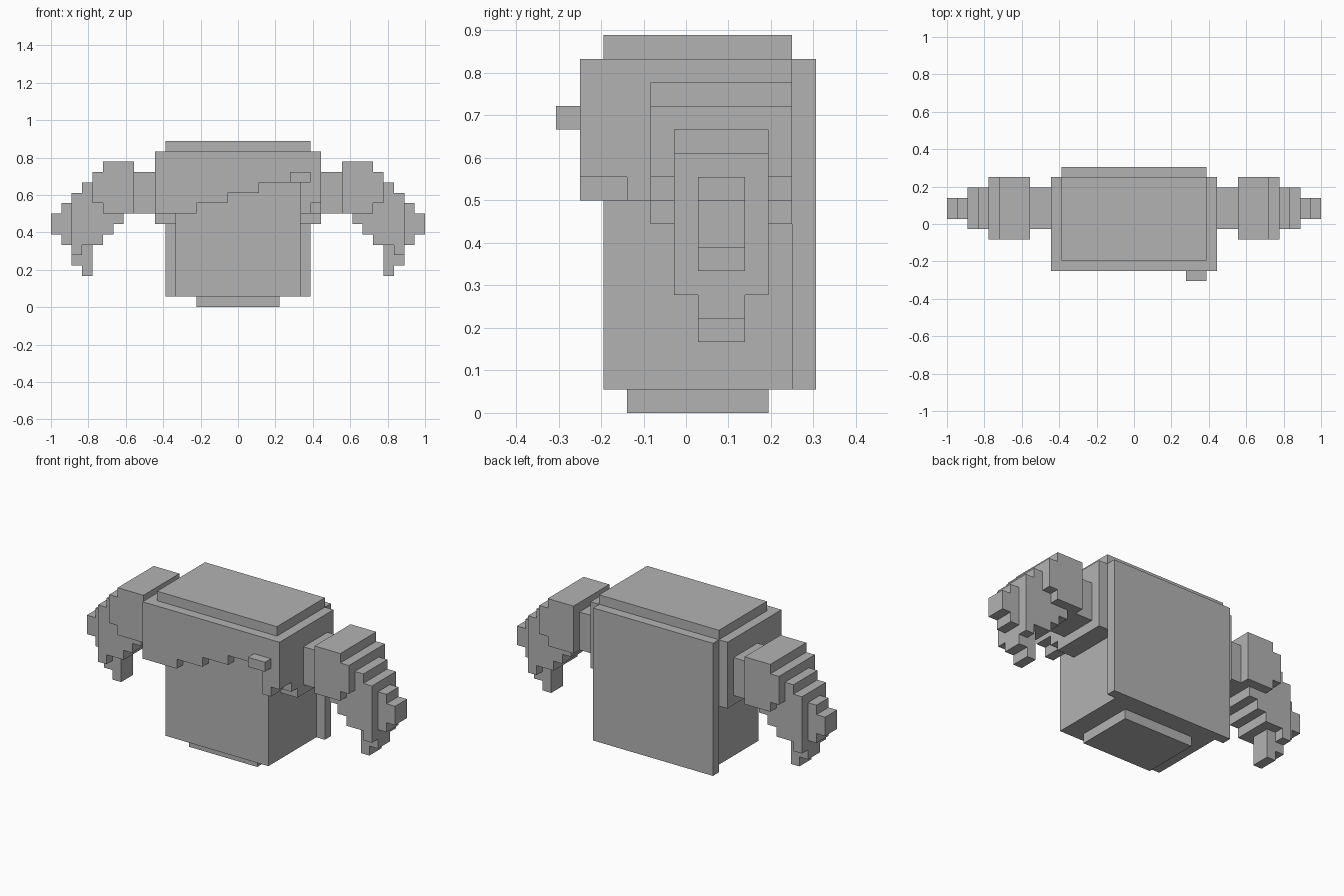
import bpy
import bmesh
from mathutils import Vector

U = 1 / 18  # one block unit

old = bpy.data.objects.get("Cube")
if old:
    bpy.data.objects.remove(old, do_unlink=True)

grey = bpy.data.materials.new("plain grey")
grey.use_nodes = True
grey.diffuse_color = (0.45, 0.45, 0.45, 1)
grey.node_tree.nodes["Principled BSDF"].inputs["Base Color"].default_value = grey.diffuse_color


def stepped(name, columns, near, far, along="Y", mirror=False):
    """Extrude a stepped outline, given as (start, end, low, high) columns."""
    low, high = [], []
    for a, b, lo, hi in columns:
        low += [(a, lo), (b, lo)]
        high += [(a, hi), (b, hi)]
    outline = []
    for p in low + high[::-1]:
        if not outline or p != outline[-1]:
            outline.append(p)
    # drop points lying on straight horizontal runs
    count = len(outline)
    outline = [p for i, p in enumerate(outline)
               if not p[1] == outline[i - 1][1] == outline[(i + 1) % count][1]]

    bm = bmesh.new()
    place = (lambda h, z: (h, near, z)) if along == "Y" else (lambda h, z: (near, h, z))
    face = bm.faces.new([bm.verts.new(Vector(place(*p)) * U) for p in outline])
    made = bmesh.ops.extrude_face_region(bm, geom=[face])
    depth = (far - near) * U
    move = Vector((0, depth, 0)) if along == "Y" else Vector((depth, 0, 0))
    verts = [g for g in made["geom"] if isinstance(g, bmesh.types.BMVert)]
    bmesh.ops.translate(bm, verts=verts, vec=move)
    bmesh.ops.recalc_face_normals(bm, faces=bm.faces)
    mesh = bpy.data.meshes.new(name)
    bm.to_mesh(mesh)
    bm.free()
    mesh.materials.append(grey)
    obj = bpy.data.objects.new(name, mesh)
    bpy.context.collection.objects.link(obj)
    if mirror:
        obj.modifiers.new("mirror", "MIRROR")
    return obj


def box(name, half_width, near, far, bottom, top):
    return stepped(name, [(-half_width, half_width, bottom, top)], near, far)


# Body blocks
box("base_plate", 4, -2.5, 3.5, 0, 1)
box("body", 6, -3.5, 4.5, 1, 15)
box("top_plate", 7, -3.5, 4.5, 15, 16)
box("back_panel", 7, 4.5, 5.5, 1, 15)

# Wrap around the upper body, with a stepped hem
stepped("wrap_front", [(-8, -4, 9, 15), (-4, -1, 10, 15), (-1, 2, 11, 15),
                       (2, 6, 12, 15), (6, 7, 9, 15), (7, 8, 10, 15)], -4.5, -3.5)
side = [(-3.5, -1.5, 9, 15), (-1.5, 4.5, 8, 15)]
stepped("wrap_right_side", side, -8, -6, along="X")
stepped("wrap_left_inner_side", side, 6, 7, along="X")
stepped("wrap_left_outer_side",
        [(-3.5, -2.5, 10, 15), (-2.5, -1.5, 9, 15), side[1]], 7, 8, along="X")
stepped("wrap_clasp", [(5, 7, 12, 13)], -5.5, -4.5)

# Drooping arms, mirrored
stepped("shoulders", [(10, 13, 9, 14), (13, 14, 10, 13)], -1.5, 4.5, mirror=True)
stepped("arms", [(8, 11, 9, 13), (11, 12, 8, 13), (12, 13, 7, 13),
                 (13, 15, 6, 12), (15, 16, 5, 11)], -0.5, 3.5, mirror=True)
stepped("arm_tips", [(14, 15, 3, 9), (15, 16, 4, 9), (16, 17, 6, 10),
                     (17, 18, 7, 9)], 0.5, 2.5, mirror=True)
